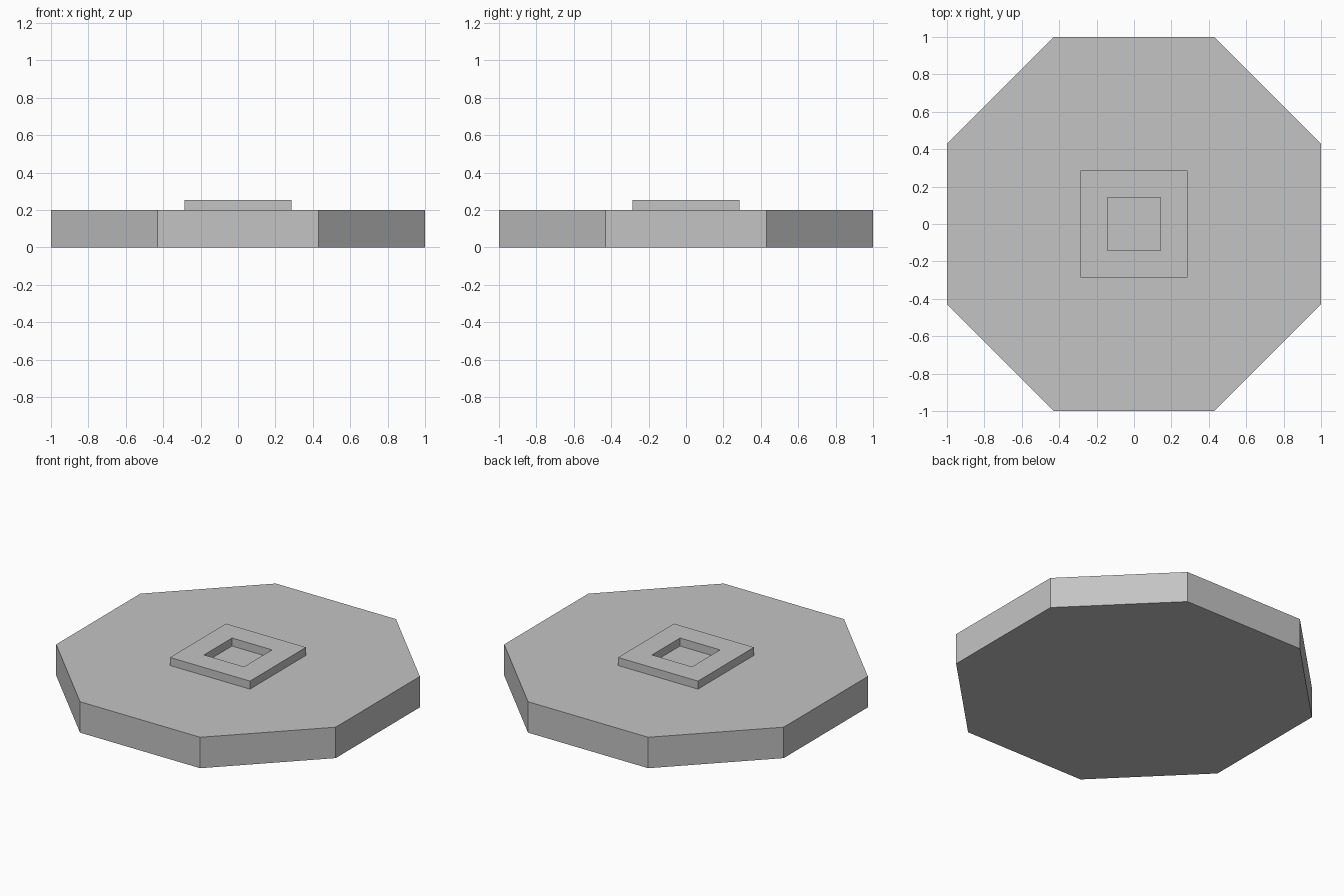
import bpy, bmesh

default = bpy.data.objects.get("Cube")
if default:
    bpy.data.objects.remove(default, do_unlink=True)

GREY = (0.55, 0.55, 0.55, 1)
mat = bpy.data.materials.new("plain grey")
mat.use_nodes = True
mat.diffuse_color = GREY
mat.node_tree.nodes["Principled BSDF"].inputs["Base Color"].default_value = GREY


def make_object(name, bm):
    bmesh.ops.recalc_face_normals(bm, faces=bm.faces)
    mesh = bpy.data.meshes.new(name)
    bm.to_mesh(mesh)
    bm.free()
    mesh.materials.append(mat)
    obj = bpy.data.objects.new(name, mesh)
    bpy.context.collection.objects.link(obj)


def square(half):
    return [(-half, -half), (half, -half), (half, half), (-half, half)]


SLAB_TOP, RIM_TOP = 0.2, 0.252
FLAT = 0.43        # half length of the straight sides
RIM, POCKET = 0.286, 0.143

# Octagonal slab with the square rim and its pocket rising from the top
bm = bmesh.new()


def ring(points, z):
    return [bm.verts.new((x, y, z)) for x, y in points]


def bridge(lower, upper):
    for i in range(len(lower)):
        j = (i + 1) % len(lower)
        bm.faces.new((lower[i], lower[j], upper[j], upper[i]))


octagon = [(-FLAT, -1), (FLAT, -1), (1, -FLAT), (1, FLAT),
           (FLAT, 1), (-FLAT, 1), (-1, FLAT), (-1, -FLAT)]
base, top = ring(octagon, 0), ring(octagon, SLAB_TOP)
bridge(base, top)
bm.faces.new(base[::-1])
bm.faces.new(top)
make_object("octagonal_slab", bm)

# Raised square rim around a shallow pocket that stops at the slab
bm = bmesh.new()
loops = [ring(square(RIM), SLAB_TOP), ring(square(RIM), RIM_TOP),
         ring(square(POCKET), RIM_TOP), ring(square(POCKET), SLAB_TOP)]
for lower, upper in zip(loops, loops[1:]):
    bridge(lower, upper)
make_object("square_rim", bm)
